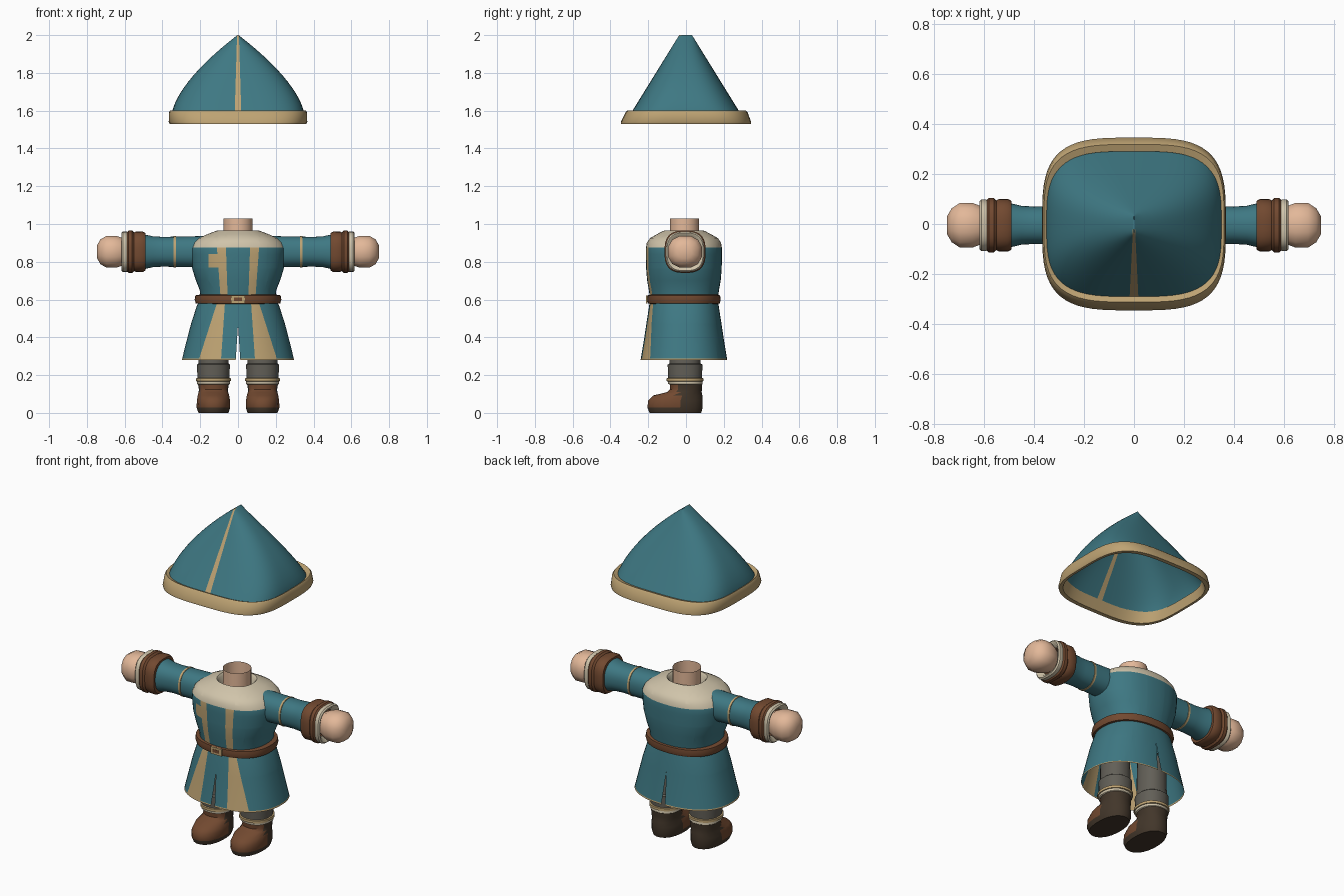
import bpy, bmesh, math
from mathutils import Vector

cube = bpy.data.objects.get("Cube")
if cube:
    bpy.data.objects.remove(cube)


def material(name, r, g, b):
    """Flat colour from sRGB bytes, stored as linear values."""
    lin = [((c / 255 + 0.055) / 1.055) ** 2.4 for c in (r, g, b)] + [1]
    m = bpy.data.materials.new(name)
    m.diffuse_color = lin
    m.use_nodes = True
    bsdf = m.node_tree.nodes["Principled BSDF"]
    bsdf.inputs["Base Color"].default_value = lin
    bsdf.inputs["Roughness"].default_value = 0.9
    return m


TEAL = material("teal cloth", 62, 120, 131)
TAN = material("tan trim", 190, 163, 115)
CREAM = material("cream wool", 208, 196, 170)
BROWN = material("brown leather", 114, 73, 48)
DARK = material("dark leather", 66, 54, 42)
GREY = material("grey trousers", 98, 95, 87)
SKIN = material("skin", 227, 184, 153)


def ring(bm, n, axis, w, cu, cv, ru, rv, e):
    """One rounded-square section of a loft."""
    verts = []
    for i in range(n):
        t = math.tau * (i + 0.5) / n
        c, s = math.cos(t), math.sin(t)
        u = cu + ru * math.copysign(abs(c) ** (2 / e), c)
        v = cv + rv * math.copysign(abs(s) ** (2 / e), s)
        verts.append(bm.verts.new((u, v, w) if axis == "z" else (w, u, v)))
    return verts


def loft(rings, n=48, axis="z", cap=False, closed=False):
    bm = bmesh.new()
    loops = [ring(bm, n, axis, *r) for r in rings]
    pairs = list(zip(loops, loops[1:]))
    if closed:
        pairs.append((loops[-1], loops[0]))
    for a, b in pairs:
        for i in range(n):
            j = (i + 1) % n
            bm.faces.new((a[i], a[j], b[j], b[i]))
    if cap:
        bm.faces.new(loops[0])
        bm.faces.new(loops[-1])
    bmesh.ops.recalc_face_normals(bm, faces=bm.faces)
    return bm


def finish(bm, name, mats, rule=None, mirror=False, angle=40):
    if rule:
        for f in bm.faces:
            f.material_index = rule(f.calc_center_median())
    me = bpy.data.meshes.new(name)
    bm.to_mesh(me)
    bm.free()
    for m in mats:
        me.materials.append(m)
    me.shade_smooth()
    me.set_sharp_from_angle(angle=math.radians(angle))
    ob = bpy.data.objects.new(name, me)
    bpy.context.collection.objects.link(ob)
    if mirror:
        ob.modifiers.new("mirror", "MIRROR")
    return ob


def bisect(bm, co, no):
    geom = bm.verts[:] + bm.edges[:] + bm.faces[:]
    bmesh.ops.bisect_plane(bm, geom=geom, plane_co=co, plane_no=no, dist=1e-5)


def cut_level(bm, z):
    bisect(bm, (0, 0, z), (0, 0, 1))


def cut_line(bm, line):
    """Cut along a line (x, z)-(x, z) seen from the front, on both sides."""
    (x0, z0), (x1, z1) = line
    for s in (1, -1):
        no = Vector((z1 - z0, 0, -s * (x1 - x0))).normalized()
        bisect(bm, (s * x0, 0, z0), no)


def line_x(line, z):
    (x0, z0), (x1, z1) = line
    return x0 + (x1 - x0) * (z - z0) / (z1 - z0)


def in_stripe(c, inner, outer):
    return c.y < -0.05 and line_x(inner, c.z) < abs(c.x) < line_x(outer, c.z)


# Pointed hat: bulging sides, straight front and back, short ridge on top
hat_rings = []
for i in range(15):
    t = i / 14
    rx = 0.35 * (1 - t ** 1.6) + 0.003
    ry = 0.30 + (0.034 - 0.30) * t
    hat_rings.append((1.57 + 0.43 * t, 0, -0.002, rx, ry, 3.5 - 1.3 * t))
bm = loft(hat_rings, 64)
bm.faces.new([v for v in bm.verts if v.co.z > 1.9999])
hat_edge = ((0.018, 1.57), (0.005, 2.0))
cut_line(bm, hat_edge)
finish(bm, "hat", [TEAL, TAN],
       lambda c: int(c.y < -0.02 and abs(c.x) < line_x(hat_edge, c.z)))

finish(loft([(1.53, 0, 0, 0.362, 0.345, 3.5), (1.54, 0, 0, 0.367, 0.345, 3.5),
             (1.59, 0, 0.003, 0.366, 0.324, 3.5), (1.6, 0, 0.003, 0.36, 0.315, 3.5),
             (1.59, 0, 0, 0.343, 0.29, 3.5), (1.53, 0, 0, 0.348, 0.32, 3.5)],
            64, closed=True), "hat_brim", [TAN])

# Torso with a cream yoke and two front stripes
CY = -0.011
torso = [(0.59, 0.198, 0.178), (0.65, 0.203, 0.186), (0.70, 0.223, 0.195),
         (0.76, 0.242, 0.2), (0.82, 0.25, 0.202), (0.87, 0.252, 0.202),
         (0.90, 0.238, 0.197), (0.925, 0.21, 0.18), (0.945, 0.165, 0.145),
         (0.962, 0.12, 0.113), (0.966, 0.108, 0.102), (0.955, 0.098, 0.092),
         (0.9, 0.09, 0.085)]
bm = loft([(z, 0, CY, rx, ry, 2.3) for z, rx, ry in torso])
inner, outer = ((0.055, 0.62), (0.064, 0.88)), ((0.093, 0.62), (0.112, 0.88))
patch = ((0.155, 0.77), (0.155, 0.84))
for line in (inner, outer, patch):
    cut_line(bm, line)
for z in (0.77, 0.84, 0.875):
    cut_level(bm, z)


def torso_rule(c):
    if c.z > 0.875:
        return 2
    tab = 0.77 < c.z < 0.84 and in_stripe(c, outer, patch) and c.x < 0
    return int(tab or in_stripe(c, inner, outer))


finish(bm, "tunic_top", [TEAL, TAN, CREAM], torso_rule)

# Flared skirt with stripes, hem and a slit at front and back
skirt = [(0.60, 0.2, 0.178), (0.57, 0.217, 0.184), (0.48, 0.247, 0.198),
         (0.38, 0.273, 0.213), (0.28, 0.298, 0.23)]
bm = loft([(z, 0, CY, rx, ry, 2.3) for z, rx, ry in skirt])
s_in, s_out = ((0.07, 0.57), (0.09, 0.28)), ((0.115, 0.57), (0.208, 0.28))
slit = ((0.0, 0.47), (0.012, 0.28))
for line in (s_in, s_out, slit):
    cut_line(bm, line)
cut_level(bm, 0.288)
cut_level(bm, 0.47)
gap = [f for f in bm.faces if f.calc_center_median().z < 0.47
       and abs(f.calc_center_median().x) < line_x(slit, f.calc_center_median().z)]
bmesh.ops.delete(bm, geom=gap, context="FACES")
finish(bm, "tunic_skirt", [TEAL, TAN],
       lambda c: int(c.z < 0.288 or in_stripe(c, s_in, s_out)))

# Belt and buckle
belt = [(0.576, 0.2, 0.178), (0.58, 0.224, 0.19), (0.6, 0.23, 0.195),
        (0.622, 0.226, 0.192), (0.627, 0.198, 0.178)]
finish(loft([(z, 0, CY, rx, ry, 2.3) for z, rx, ry in belt]), "belt", [BROWN])


def plate(name, mat, half_x, half_z, y):
    bm = bmesh.new()
    bmesh.ops.create_cube(bm, size=1)
    for v in bm.verts:
        v.co = (v.co.x * 2 * half_x, y + v.co.y * 0.008, 0.601 + v.co.z * 2 * half_z)
    finish(bm, name, [mat])


plate("buckle", TAN, 0.037, 0.021, -0.207)
plate("buckle_opening", BROWN, 0.022, 0.009, -0.2085)

# Neck, open at the top
finish(loft([(0.88, 0, -0.008, 0.078, 0.078, 2), (1.03, 0, -0.008, 0.078, 0.078, 2)], 24),
       "neck", [SKIN])


# Arms, drawn along x and mirrored
def arm_part(name, mat, sections, e=2.3, n=32, **kw):
    rings = [(x, -0.005, 0.853, ry, rz, e) for x, ry, rz in sections]
    finish(loft(rings, n, "x", **kw), name, [mat], mirror=True)


arm_part("sleeves", TEAL, [(0.12, 0.082, 0.085), (0.25, 0.079, 0.082), (0.40, 0.075, 0.079),
                           (0.45, 0.078, 0.082), (0.5, 0.09, 0.093)])
arm_part("sleeve_bands", TAN, [(0.328, 0.07, 0.07), (0.329, 0.08, 0.083),
                               (0.341, 0.08, 0.083), (0.342, 0.07, 0.07)])
arm_part("leather_cuffs", BROWN, [(0.488, 0.08, 0.08), (0.49, 0.098, 0.1), (0.505, 0.106, 0.108),
                                  (0.54, 0.105, 0.107), (0.55, 0.1, 0.103), (0.56, 0.109, 0.112),
                                  (0.58, 0.109, 0.112), (0.59, 0.1, 0.103)], e=2.8)
arm_part("wool_cuffs", CREAM, [(0.575, 0.095, 0.098), (0.59, 0.103, 0.107), (0.61, 0.103, 0.107),
                               (0.617, 0.096, 0.1), (0.612, 0.085, 0.088), (0.59, 0.07, 0.07)], e=2.8)
arm_part("hands", SKIN, [(0.58, 0.06, 0.06), (0.61, 0.078, 0.075), (0.645, 0.092, 0.087),
                         (0.695, 0.092, 0.087), (0.728, 0.07, 0.068), (0.746, 0.038, 0.036)],
         n=12, cap=True)


# Legs and boots, mirrored
def leg_part(name, mats, sections, rule=None, n=20, **kw):
    rings = [(z, 0.13, cy, rx, ry, 2.2) for z, cy, rx, ry in sections]
    finish(loft(rings, n, **kw), name, mats, rule, mirror=True)


leg_part("trousers", [GREY], [(0.48, -0.005, 0.075, 0.08), (0.262, -0.005, 0.08, 0.083),
                              (0.255, -0.005, 0.088, 0.093), (0.16, -0.005, 0.085, 0.09)])
leg_part("boot_bands", [TAN], [(0.166, -0.005, 0.08, 0.085), (0.168, -0.005, 0.093, 0.099),
                               (0.183, -0.005, 0.093, 0.099), (0.186, -0.005, 0.08, 0.085)])
leg_part("boot_linings", [CREAM], [(0.148, 0, 0.08, 0.084), (0.153, -0.003, 0.088, 0.092),
                                   (0.168, -0.005, 0.088, 0.092)])
leg_part("boots", [DARK, BROWN],
         [(0, -0.056, 0.08, 0.138), (0.028, -0.058, 0.09, 0.148), (0.065, -0.056, 0.089, 0.146),
          (0.092, -0.044, 0.084, 0.132), (0.11, -0.008, 0.079, 0.092), (0.125, 0, 0.078, 0.085),
          (0.155, 0, 0.083, 0.087)],
         lambda c: int(c.z > 0.028 and c.y < -0.035), cap=True)
